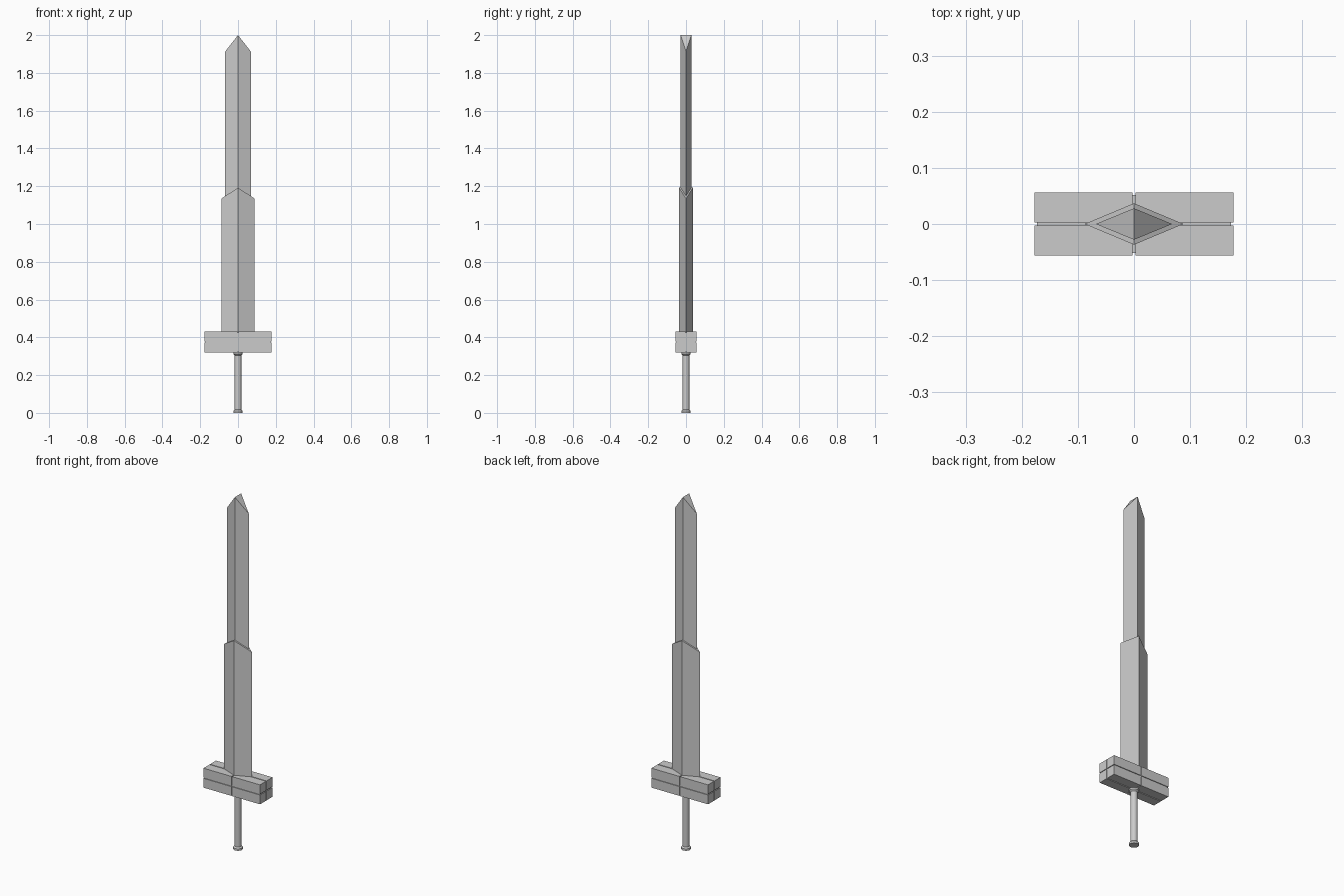
import bpy, bmesh, math

if "Cube" in bpy.data.objects:
    bpy.data.objects.remove(bpy.data.objects["Cube"])


def finish(name, bm, smooth=False):
    bmesh.ops.recalc_face_normals(bm, faces=bm.faces)
    mesh = bpy.data.meshes.new(name)
    bm.to_mesh(mesh)
    bm.free()
    obj = bpy.data.objects.new(name, mesh)
    bpy.context.collection.objects.link(obj)
    if smooth:
        bpy.context.view_layer.objects.active = obj
        obj.select_set(True)
        bpy.ops.object.shade_smooth_by_angle(angle=math.radians(30))
        obj.select_set(False)
    return obj


def box(name, lo, hi):
    bm = bmesh.new()
    bmesh.ops.create_cube(bm, size=1)
    for v in bm.verts:
        v.co = [(a + b) / 2 + c * (b - a) for a, b, c in zip(lo, hi, v.co)]
    return finish(name, bm)


def blade(name, half_w, half_t, z0, z_edge, z_ridge):
    """Diamond section with a roof-shaped end whose ridge runs along y."""
    bm = bmesh.new()
    section = [(half_w, 0), (0, half_t), (-half_w, 0), (0, -half_t)]
    bottom = [bm.verts.new((x, y, z0)) for x, y in section]
    top = [bm.verts.new((x, y, z_edge if x else z_ridge)) for x, y in section]
    bm.faces.new(bottom)
    for i in range(4):
        j = (i + 1) % 4
        bm.faces.new((bottom[i], bottom[j], top[j], top[i]))
    bm.faces.new((top[0], top[1], top[3]))
    bm.faces.new((top[1], top[2], top[3]))
    return finish(name, bm)


def lathe(name, profile, sides):
    bm = bmesh.new()
    rings = [[bm.verts.new((r * math.cos(2 * math.pi * i / sides),
                            r * math.sin(2 * math.pi * i / sides), z))
              for i in range(sides)] for r, z in profile]
    for a, b in zip(rings, rings[1:]):
        for i in range(sides):
            j = (i + 1) % sides
            bm.faces.new((a[i], a[j], b[j], b[i]))
    bm.faces.new(rings[0])
    bm.faces.new(rings[-1])
    return finish(name, bm, smooth=True)


# Grip with flared pommel and collar
lathe("grip", [(0.025, 0), (0.025, 0.011), (0.018, 0.018), (0.018, 0.304),
               (0.025, 0.311), (0.025, 0.323)], 32)

# Crossguard: eight blocks around a slightly recessed core, leaving grooves
W, D, H, MID, GAP, INSET = 0.177, 0.056, 0.055, 0.375, 0.0025, 0.004
for sx in (-1, 1):
    for sy in (-1, 1):
        for sz in (-1, 1):
            spans = [sorted((s * GAP, s * full))
                     for s, full in ((sx, W), (sy, D), (sz, H))]
            lo, hi = ([s[k] for s in spans] for k in (0, 1))
            lo[2] += MID
            hi[2] += MID
            box("guard_block", lo, hi)
box("guard_core", (-W + INSET, -D + INSET, MID - H + INSET),
    (W - INSET, D - INSET, MID + H - INSET))

# Two-stage blade
blade("lower_blade", 0.088, 0.037, 0.40, 1.135, 1.192)
blade("upper_blade", 0.068, 0.028, 1.10, 1.913, 2.0)
